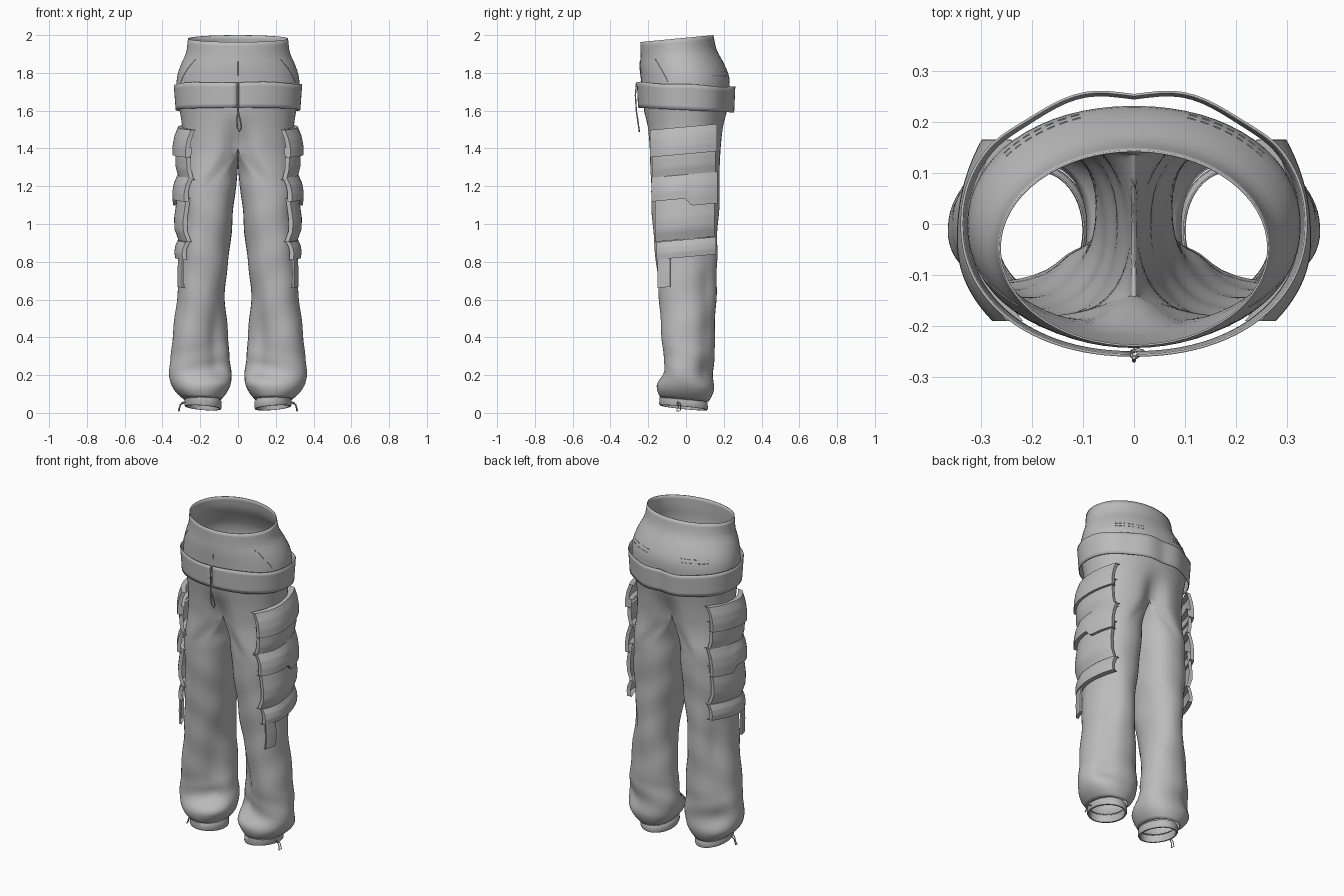
import bpy, math
from math import sin, cos, pi, radians, exp

if "Cube" in bpy.data.objects:
    bpy.data.objects.remove(bpy.data.objects["Cube"])

cloth = bpy.data.materials.new("grey_cloth")
cloth.diffuse_color = (0.5, 0.5, 0.5, 1)
cloth.use_nodes = True
cloth.node_tree.nodes["Principled BSDF"].inputs["Base Color"].default_value = cloth.diffuse_color

# z: half width, front y, back y
HIPS = [(2.0, .265, -.24, .145), (1.92, .275, -.241, .163), (1.85, .302, -.243, .2),
        (1.78, .322, -.24, .228), (1.7, .326, -.235, .23), (1.6, .308, -.222, .217),
        (1.5, .295, -.21, .203), (1.3, .295, -.198, .188)]
# z: inner x, outer x, front y, back y
LEG = [(1.5, .0, .298, -.208, .2), (1.4, .003, .3, -.203, .19), (1.2, .012, .304, -.19, .18),
       (1.0, .03, .307, -.175, .172), (.8, .053, .313, -.16, .168), (.65, .064, .32, -.153, .165),
       (.45, .05, .345, -.143, .16), (.3, .035, .362, -.133, .155), (.22, .03, .363, -.128, .147),
       (.15, .035, .355, -.15, .147), (.105, .06, .325, -.152, .138), (.07, .09, .285, -.137, .12)]
CROTCH, SAG = 1.41, .05


def smooth(x):
    x = max(0, min(1, x))
    return x * x * (3 - 2 * x)


def sample(table, z):
    """Smooth lookup in a table sorted from high to low."""
    if z >= table[0][0]:
        return table[0][1:]
    for i in range(len(table) - 1):
        a, b = table[i], table[i + 1]
        if z >= b[0]:
            p, n = table[max(i - 1, 0)], table[min(i + 2, len(table) - 1)]
            h = b[0] - a[0]
            u = (z - a[0]) / h
            out = []
            for k in range(1, len(a)):
                ma = (b[k] - p[k]) / (b[0] - p[0]) * h
                mb = (n[k] - a[k]) / (n[0] - a[0]) * h
                out.append((2*u**3 - 3*u*u + 1) * a[k] + (u**3 - 2*u*u + u) * ma
                           + (3*u*u - 2*u**3) * b[k] + (u**3 - u*u) * mb)
            return out
    return table[-1][1:]


def oval(cx, cy, rx, ry, t, n=2.3):
    c, s = cos(t), sin(t)
    return (cx + math.copysign(abs(c) ** (2 / n), c) * rx,
            cy + math.copysign(abs(s) ** (2 / n), s) * ry)


def hip_point(z, t, off=0):
    rx, f, b = sample(HIPS, z)
    x, y = oval(0, (f + b) / 2, rx + off, (b - f) / 2 + off, t, 2.25 - .25 * smooth((z - 1.5) / .4))
    # cleft that deepens towards the crotch
    y *= 1 - .3 * exp(-(x / .06) ** 2) * smooth((1.6 - z) / .22)
    return x, y, z - smooth((z - 1.75) / .25) * (.145 - y) * .095


def bump(t, deg, width):
    d = (t - radians(deg) + pi) % (2 * pi) - pi
    return exp(-(d / radians(width)) ** 2)


def leg_point(z, t):
    xi, xo, f, b = sample(LEG, z)
    fade = smooth((z - .08) / .1)
    off = fade * (.002 * sin(13 * z + 3 * t) + .002 * sin(27 * z - 2 * t + 1))
    off += .003 * sin(40 * z + 2 * t) * smooth((.4 - z) / .15) * fade
    # deep fold at the inner front of the shin, flatter outer back
    shin = smooth((.85 - z) / .55) * smooth((z - .13) / .14)
    off -= .055 * shin * bump(t, -130, 42)
    off -= .026 * smooth((1.1 - z) / .4) * smooth((z - .12) / .12) * bump(t, 48, 35)
    x, y = oval((xi + xo) / 2, (f + b) / 2, (xo - xi) / 2, (b - f) / 2, t, 2.25)
    return x + off * cos(t), y + off * sin(t), z - .09 * y * smooth((.3 - z) / .2)


F0, B0 = hip_point(CROTCH, -pi/2)[1], hip_point(CROTCH, pi/2)[1]


def thigh_point(z, t):
    """Leg surface that merges into the hips and the crotch seam."""
    w = smooth((CROTCH - z) / .25)
    L = leg_point(z, t)
    if t <= pi / 2 + 1e-6:
        H = hip_point(z, t)
    else:
        u = (t - pi / 2) / pi
        H = (0, B0 + (F0 - B0) * u, z - SAG * sin(pi * u))
    return [H[k] * (1 - w) + L[k] * w for k in range(3)]


def make(name, verts, faces, mirror=True, thick=0.0):
    me = bpy.data.meshes.new(name)
    me.from_pydata(verts, [], faces)
    me.materials.append(cloth)
    ob = bpy.data.objects.new(name, me)
    bpy.context.collection.objects.link(ob)
    bpy.ops.object.select_all(action='DESELECT')
    ob.select_set(True)
    bpy.context.view_layer.objects.active = ob
    bpy.ops.object.shade_smooth_by_angle(angle=radians(40))
    if mirror:
        ob.modifiers.new("mirror", 'MIRROR')
    if thick:
        m = ob.modifiers.new("thickness", 'SOLIDIFY')
        m.thickness, m.offset = thick, -1
    return ob


def sheet(rows, closed=False):
    """Faces between rows of points, rows running downward."""
    n = len(rows[0])
    verts = [p for r in rows for p in r]
    faces = []
    for r in range(len(rows) - 1):
        for i in range(n if closed else n - 1):
            j = (i + 1) % n
            faces.append(((r+1)*n + i, (r+1)*n + j, r*n + j, r*n + i))
    return verts, faces


def cord(name, pts, r=.003):
    for side in (1, -1):
        cu = bpy.data.curves.new(name, 'CURVE')
        cu.dimensions, cu.bevel_depth, cu.bevel_resolution = '3D', r, 1
        cu.use_fill_caps = True
        sp = cu.splines.new('POLY')
        sp.points.add(len(pts) - 1)
        for q, p in zip(sp.points, pts):
            q.co = (p[0] * side, p[1], p[2], 1)
        cu.materials.append(cloth)
        bpy.context.collection.objects.link(bpy.data.objects.new(name, cu))
        if all(abs(p[0]) < .02 for p in pts):
            break


# trousers: hips use the outer half ring, legs the full ring
NO, NI = 32, 20
outer = [-pi/2 + pi * i / NO for i in range(NO + 1)]
full = outer + [pi/2 + pi * i / NI for i in range(1, NI)]
hip_rows = [[hip_point(2 - (2 - CROTCH) * r / 26, t) for t in outer] for r in range(26)]
leg_rows = [[thigh_point(CROTCH - (CROTCH - .07) * r / 90, t) for t in full] for r in range(91)]
verts, faces = sheet(leg_rows, True)
base = len(verts)
hv, hf = sheet(hip_rows + [[(0, 0, 0)] * (NO + 1)])
last = 26 * (NO + 1)
verts += hv[:last]
faces += [tuple(i - last if i >= last else base + i for i in f) for f in hf]
make("trousers", verts, faces, thick=.004)

# gathered ankle cuffs
cuff = [(.078, -.004), (.068, .005), (.035, .007), (.026, .003), (.026, -.006), (.07, -.008)]
rows = []
for z, off in cuff:
    row = []
    for i in range(40):
        x, y = oval(.185, -.013, .092 + off, .122 + off, 2 * pi * i / 40, 2)
        row.append((x, y, z - .1 * y + .08 * (x - .185)))
    rows.append(row)
make("ankle_cuff", *sheet(rows, True))

# folded belt band, slit at the front
rows = []
for r in range(7):
    v = r / 6
    row = []
    for i in range(97):
        t = -pi/2 + .012 + (2 * pi - .024) * i / 96
        x, y = oval(0, 0, .34 - .01 * v, .26 - .006 * v, t, 2.15)
        y += .007 * cos((abs(x) - .1) * 24) * smooth((y - .12) / .1)
        row.append((x, y, 1.738 - .135 * v - .05 * y + .003 * sin(5 * t + 1) * (1 - v)))
    rows.append(row)
make("belt_band", *sheet(rows), mirror=False, thick=.005)


def pocket(name, top, bottom, xs, y0, y1, drop=0.0, curve=.06, depth=.022):
    """Puffed patch on the outer leg with a shallow rim; xs run from top to bottom."""
    nu, nv = 22, 12
    rows = []
    for r in range(-1, nv + 2):
        v = min(max(r, 0), nv) / nv
        k = min(int(v * (len(xs) - 1)), len(xs) - 2)
        f = v * (len(xs) - 1) - k
        face_x = xs[k] * (1 - f) + xs[k + 1] * f
        row = []
        for i in range(-1, nu + 2):
            u = min(max(i, 0), nu) / nu
            y = y0 + (y1 - y0) * u
            z = top + (bottom - top) * v - drop * v * smooth((u - .5) / .12) + .09 * y
            s = (y + .03) / (.16 if y < -.03 else .2)
            x = face_x - curve * abs(s) ** 2.2 * (1.15 if s < 0 else .85)
            if i in (-1, nu + 1):
                x -= depth
                y *= .97
            elif r in (-1, nv + 1):
                x -= depth + .01
            row.append((x, y, z))
        rows.append(row)
    make(name, *sheet(rows))


# cargo pockets and flaps down the outer leg
pocket("upper_pocket", 1.42, 1.25, (.325, .332, .33, .316), -.18, .155)
pocket("upper_flap", 1.515, 1.37, (.318, .337, .346, .347), -.19, .165)
pocket("middle_pocket", 1.15, .92, (.322, .33, .338, .337, .316), -.165, .152)
pocket("middle_flap", 1.262, 1.135, (.32, .339, .347, .347), -.182, .166, .04)
pocket("lower_flap", .918, .825, (.318, .332, .337, .333), -.156, .16)
pocket("hanging_strap", .84, .675, (.322, .325, .324), -.15, -.085, 0, .045, .01)

# hanging belt cord and its front fastening
cord("belt_cord", [(0, -.262, 1.75), (0, -.268, 1.68), (0, -.263, 1.6), (.012, -.255, 1.55),
                   (.018, -.25, 1.51), (.008, -.247, 1.49), (-.004, -.25, 1.51),
                   (-.006, -.256, 1.55), (0, -.263, 1.6)], .004)

# ankle cords
cord("ankle_cord", [(.272, -.04, .06), (.298, -.045, .055), (.308, -.04, .03), (.312, -.05, .008),
                    (.316, -.03, .012), (.306, -.03, .045), (.275, -.035, .055)])

# seams on the hips
cord("front_pocket_seam", [hip_point(1.89 - .14 * k / 8, radians(-38 + 16 * k / 8)) for k in range(9)], .0018)
cord("fly_seam", [hip_point(1.88 - .09 * k / 4, -pi/2, .001) for k in range(5)], .002)
for zz in (1.785, 1.805):
    for k in range(7):
        cord("back_pocket_stitch", [hip_point(zz, radians(38 + 5 * k + 3 * j / 2)) for j in range(3)], .0015)
